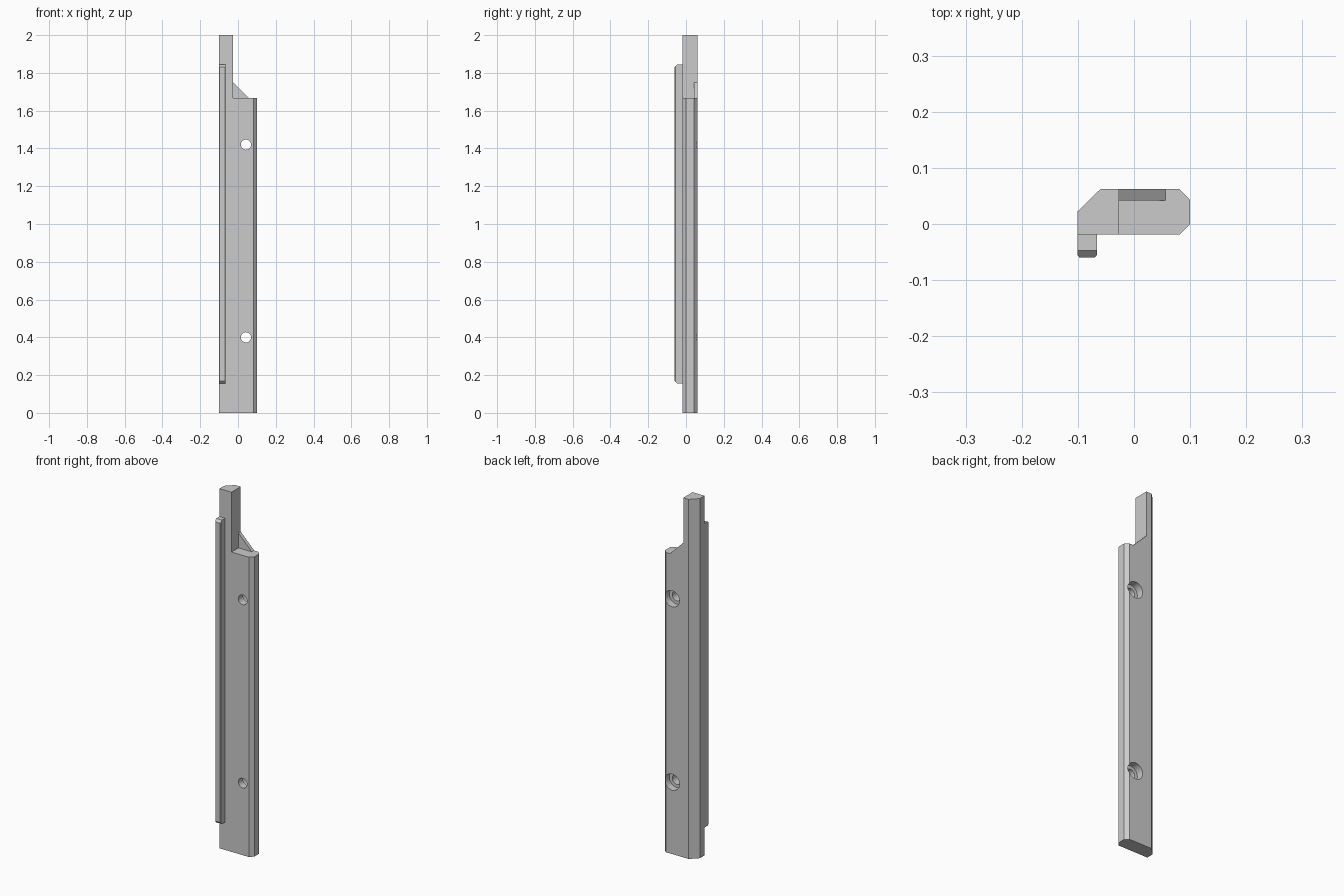
import bpy, bmesh
from mathutils import Vector

if "Cube" in bpy.data.objects:
    bpy.data.objects.remove(bpy.data.objects["Cube"], do_unlink=True)

grey = bpy.data.materials.new("plain grey")
grey.use_nodes = True
grey.diffuse_color = (0.6, 0.6, 0.6, 1)
grey.node_tree.nodes["Principled BSDF"].inputs["Base Color"].default_value = (0.6, 0.6, 0.6, 1)


def prism(name, points, offset):
    """Extrude a flat outline along an offset."""
    bm = bmesh.new()
    face = bm.faces.new([bm.verts.new(p) for p in points])
    result = bmesh.ops.extrude_face_region(bm, geom=[face])
    moved = [v for v in result["geom"] if isinstance(v, bmesh.types.BMVert)]
    bmesh.ops.translate(bm, verts=moved, vec=Vector(offset))
    bmesh.ops.recalc_face_normals(bm, faces=bm.faces)
    mesh = bpy.data.meshes.new(name)
    bm.to_mesh(mesh)
    bm.free()
    mesh.materials.append(grey)
    obj = bpy.data.objects.new(name, mesh)
    bpy.context.collection.objects.link(obj)
    return obj


def cylinder(name, radius, x, z, y0, y1):
    bpy.ops.mesh.primitive_cylinder_add(vertices=48, radius=radius, depth=y1 - y0,
                                        location=(x, (y0 + y1) / 2, z),
                                        rotation=(1.570796, 0, 0))
    obj = bpy.context.object
    obj.name = name
    obj.data.materials.append(grey)
    return obj


def cut(target, cutter):
    mod = target.modifiers.new("cut", 'BOOLEAN')
    mod.operation, mod.solver, mod.object = 'DIFFERENCE', 'EXACT', cutter
    bpy.context.view_layer.objects.active = target
    bpy.ops.object.modifier_apply(modifier=mod.name)
    bpy.data.objects.remove(cutter, do_unlink=True)


LEFT, RIGHT, FRONT, BACK = -0.101, 0.1, -0.019, 0.062
POST, SHOULDER, GUSSET = -0.027, 1.667, 0.042

# Long bar with chamfered cross-section
outline = [(LEFT, FRONT), (0.081, FRONT), (RIGHT, 0), (RIGHT, 0.043),
           (0.081, BACK), (-0.06, BACK), (LEFT, 0.022)]
bar = prism("bar", [(x, y, 0) for x, y in outline], (0, 0, 2))

# Shoulder cut leaves the narrow post and the sloping gusset at the back
notch = [(POST, SHOULDER), (0.3, SHOULDER), (0.3, 2.2), (POST, 2.2)]
cut(bar, prism("front_notch", [(x, -0.3, z) for x, z in notch], (0, 0.3 + GUSSET, 0)))
slope = [(POST, 1.75), (POST - SHOULDER + 1.75, SHOULDER)] + notch[1:]
cut(bar, prism("back_notch", [(x, GUSSET - 0.001, z) for x, z in slope], (0, 0.3, 0)))

# Screw holes, counterbored from the back
for z in (0.4, 1.42):
    cut(bar, cylinder("screw_hole", 0.027, 0.042, z, -0.2, 0.2))
    cut(bar, cylinder("counterbore", 0.045, 0.042, z, 0.022, 0.2))

# Raised rib along the front, with small edge chamfers and sloped ends
rib_outline = [(LEFT, FRONT), (LEFT, -0.055), (-0.097, -0.06),
               (-0.07, -0.06), (-0.066, -0.055), (-0.066, FRONT)]
rib = prism("front_rib", [(x, y, 0.155) for x, y in rib_outline], (0, 0, 1.69))
for z, inner in ((1.845, 1.832), (0.155, 0.168)):
    wedge = [(-0.047, z), (-0.073, 2 * inner - z), (-0.073, 2 * z - inner), (-0.047, 2 * z - inner)]
    cut(rib, prism("end_wedge", [(-0.3, y, h) for y, h in wedge], (0.6, 0, 0)))

for obj in (bar, rib):
    bpy.ops.object.select_all(action='DESELECT')
    obj.select_set(True)
    bpy.context.view_layer.objects.active = obj
    bpy.ops.object.shade_smooth_by_angle(angle=0.35)
